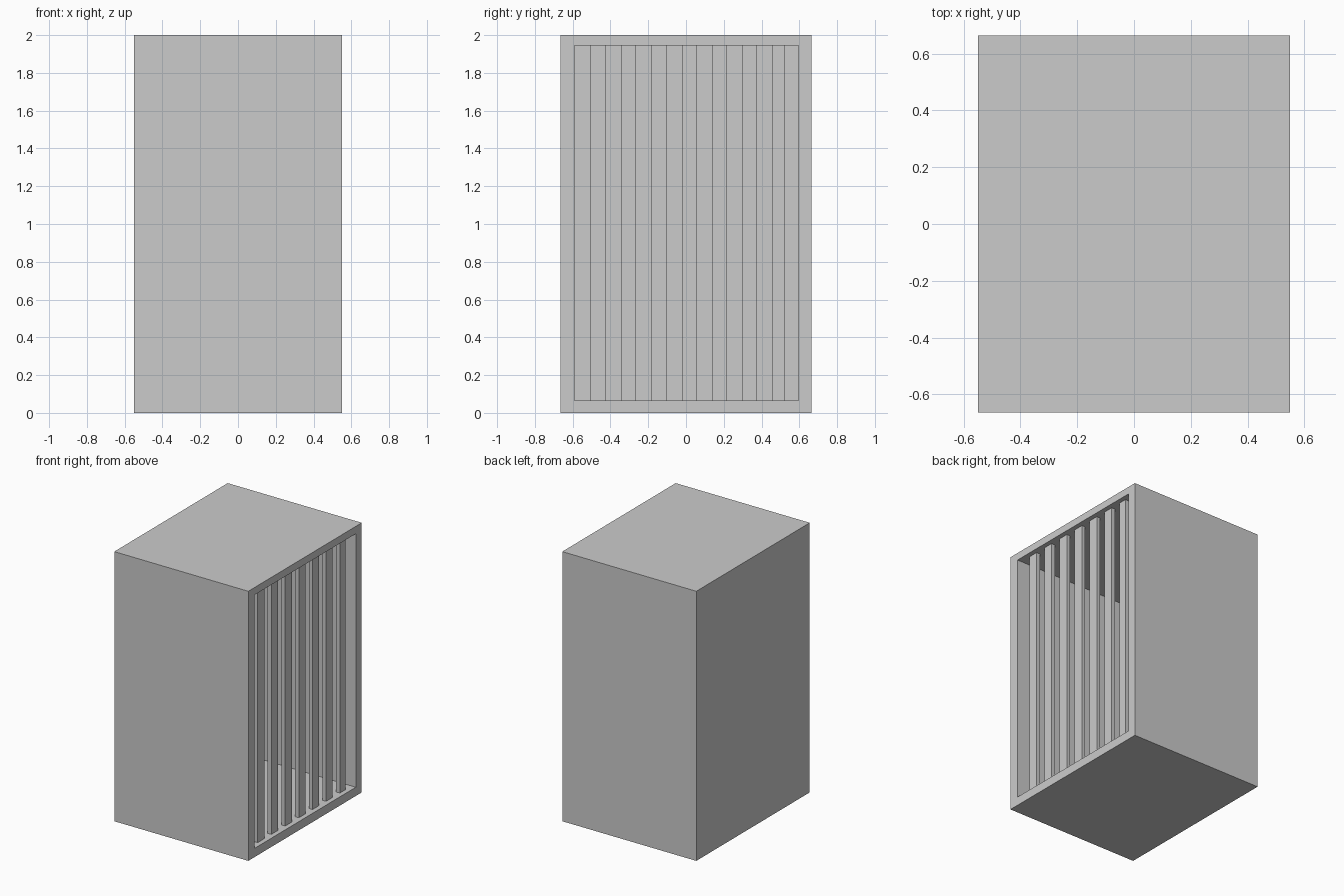
import bpy, bmesh

if "Cube" in bpy.data.objects:
    bpy.data.objects.remove(bpy.data.objects["Cube"])

def box_verts(bm, lo, hi):
    x0, y0, z0 = lo
    x1, y1, z1 = hi
    return [bm.verts.new(p) for p in (
        (x0, y0, z0), (x1, y0, z0), (x1, y1, z0), (x0, y1, z0),
        (x0, y0, z1), (x1, y0, z1), (x1, y1, z1), (x0, y1, z1))]

BOTTOM, TOP, FRONT, RIGHT, BACK, LEFT = (
    (0, 3, 2, 1), (4, 5, 6, 7), (0, 1, 5, 4), (1, 2, 6, 5), (2, 3, 7, 6), (3, 0, 4, 7))

def add_faces(bm, v, faces, flip=False):
    for f in faces:
        bm.faces.new([v[i] for i in (reversed(f) if flip else f)])

def finish(bm, name):
    mesh = bpy.data.meshes.new(name)
    bm.to_mesh(mesh)
    bm.free()
    obj = bpy.data.objects.new(name, mesh)
    bpy.context.collection.objects.link(obj)
    return obj

# hollow crate, open on the right side with a flat rim
bm = bmesh.new()
outer = box_verts(bm, (-0.55, -0.665, 0), (0.55, 0.665, 2))
inner = box_verts(bm, (-0.48, -0.59, 0.065), (0.55, 0.595, 1.945))
walls = (BOTTOM, TOP, FRONT, BACK, LEFT)
add_faces(bm, outer, walls)
add_faces(bm, inner, walls, flip=True)
for i, a in enumerate(RIGHT):
    b = RIGHT[(i + 1) % 4]
    bm.faces.new((outer[a], outer[b], inner[b], inner[a]))
finish(bm, "crate_shell")

# row of vertical bars, ends sunk into floor and roof
starts = (-0.505, -0.345, -0.182, -0.022, 0.138, 0.217 + 0.08, 0.458)
for n, y in enumerate(starts):
    width = 0.064 if n == len(starts) - 1 else 0.078
    bm = bmesh.new()
    v = box_verts(bm, (0.485, y, 0.002), (0.515, y + width, 1.97))
    add_faces(bm, v, (BOTTOM, TOP, FRONT, RIGHT, BACK, LEFT))
    finish(bm, f"bar_{n + 1}")
